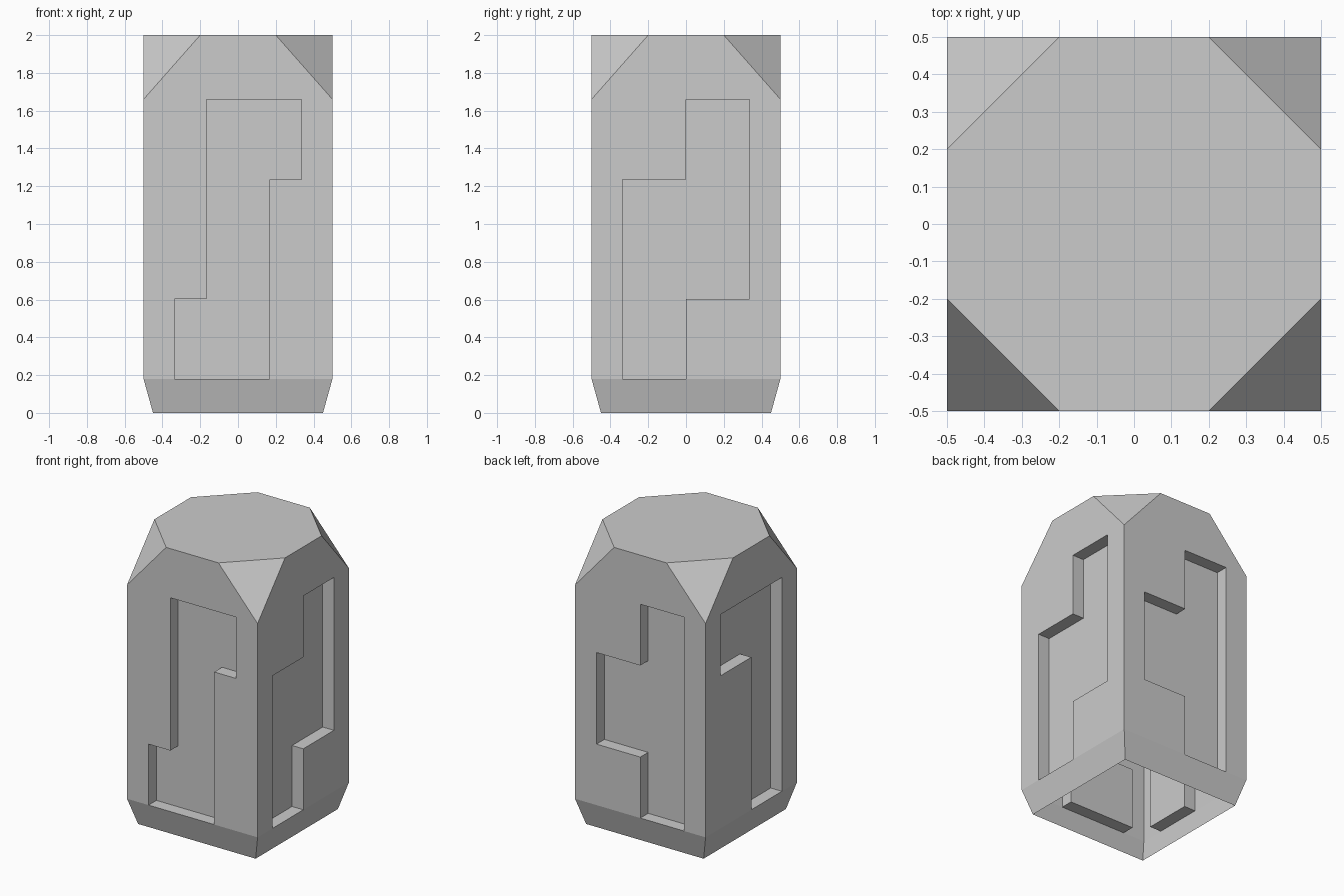
import bpy, bmesh
from math import pi
from mathutils import Vector, Matrix

if "Cube" in bpy.data.objects:
    bpy.data.objects.remove(bpy.data.objects["Cube"])

LOW, SHOULDER, TOP = 0.18, 1.66, 2.0     # skirt crease, corner cut start, roof
H, CUT, FOOT = 0.5, 0.2, 0.45            # half width, roof corner, half foot
DEPTH = 0.086                            # recess depth
STEP_LO, STEP_HI = 0.602, 1.236
A, B = 0.335, 0.168

# Recess outlines (across, height), clockwise from the lower left corner:
# front, right, back, left
recesses = [
    [(-A, LOW), (-A, STEP_LO), (-B, STEP_LO), (-B, SHOULDER),
     (A, SHOULDER), (A, STEP_HI), (B, STEP_HI), (B, LOW)],
    [(-A, LOW), (-A, STEP_HI), (0, STEP_HI), (0, SHOULDER),
     (A, SHOULDER), (A, STEP_LO), (0, STEP_LO), (0, LOW)],
    [(0, LOW), (0, STEP_LO), (-A, STEP_LO), (-A, STEP_HI),
     (0, STEP_HI), (0, SHOULDER), (A, SHOULDER), (A, LOW)],
    [(0, LOW), (0, STEP_HI), (-A, STEP_HI), (-A, SHOULDER),
     (A, SHOULDER), (A, LOW)],
]

bm = bmesh.new()


def face(points):
    return bm.faces.new([bm.verts.new(p) for p in points])


roof = []
for k, outline in enumerate(recesses):
    rot = Matrix.Rotation(k * pi / 2, 3, 'Z')

    def pt(u, z, y=-H):
        return rot @ Vector((u, y, z))

    outer = [pt(u, z) for u, z in outline]
    inner = [pt(u, z, DEPTH - H) for u, z in outline]

    # wall wrapping around the recess, which opens onto the skirt crease
    face([pt(-H, LOW)] + outer + [pt(H, LOW), pt(H, SHOULDER), pt(CUT, TOP),
                                  pt(-CUT, TOP), pt(-H, SHOULDER)])
    # recess floor and rim
    face(inner[::-1])
    n = len(outer)
    for i in range(n):
        j = (i + 1) % n
        face([outer[j], outer[i], inner[i], inner[j]])
    # tapered skirt, open underneath
    face([pt(-FOOT, 0, -FOOT), pt(FOOT, 0, -FOOT), pt(H, LOW),
          outer[-1], outer[0], pt(-H, LOW)])
    # cut corner
    face([pt(H, SHOULDER), pt(H, TOP, -CUT), pt(CUT, TOP)])
    roof += [pt(-CUT, TOP), pt(CUT, TOP)]

# eight-sided roof
face(roof)

bmesh.ops.remove_doubles(bm, verts=bm.verts, dist=1e-4)
mesh = bpy.data.meshes.new("recessed_block")
bm.to_mesh(mesh)
bm.free()
block = bpy.data.objects.new("recessed_block", mesh)
bpy.context.collection.objects.link(block)
